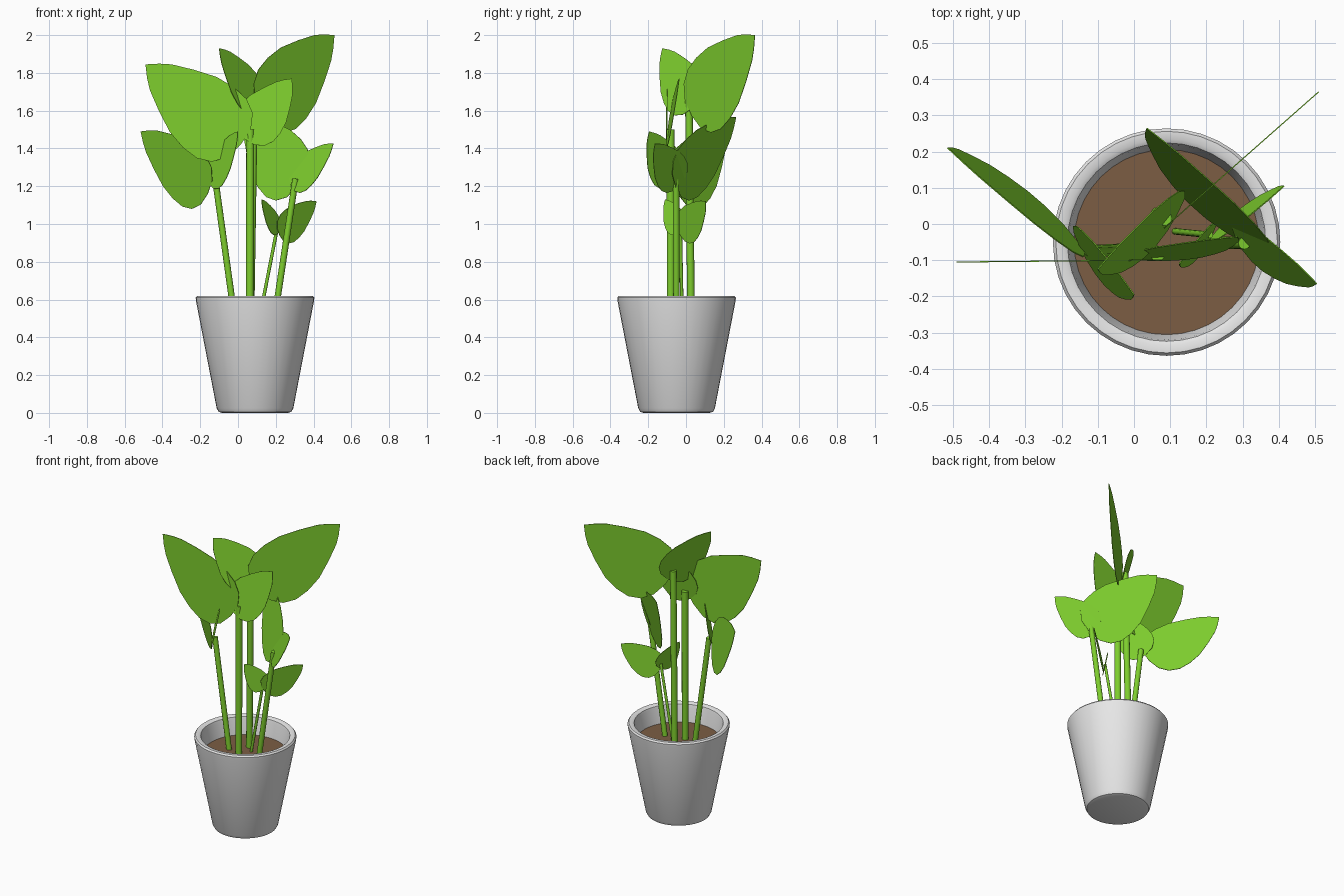
import bpy, bmesh, math
from mathutils import Vector

if "Cube" in bpy.data.objects:
    bpy.data.objects.remove(bpy.data.objects["Cube"])


def material(name, rgb):
    m = bpy.data.materials.new(name)
    m.use_nodes = True
    color = (*rgb, 1)
    m.diffuse_color = color
    m.node_tree.nodes["Principled BSDF"].inputs["Base Color"].default_value = color
    return m


GREEN = material("leaf_green", (0.21, 0.62, 0.027))
WHITE = material("pot_white", (0.8, 0.8, 0.8))
BROWN = material("soil_brown", (0.2, 0.11, 0.057))
POT_CENTRE = Vector((0.09, -0.05, 0))


def finish(bm, name, mat, smooth=False):
    mesh = bpy.data.meshes.new(name)
    bm.to_mesh(mesh)
    bm.free()
    mesh.materials.append(mat)
    obj = bpy.data.objects.new(name, mesh)
    bpy.context.collection.objects.link(obj)
    if smooth:
        bpy.ops.object.select_all(action='DESELECT')
        obj.select_set(True)
        bpy.context.view_layer.objects.active = obj
        bpy.ops.object.shade_smooth_by_angle(angle=math.radians(40))
    return obj


def lathe(name, profile, mat, steps=40):
    bm = bmesh.new()
    verts = [bm.verts.new((r, 0, z)) for r, z in profile]
    edges = [bm.edges.new(pair) for pair in zip(verts, verts[1:])]
    bmesh.ops.spin(bm, geom=verts + edges, cent=(0, 0, 0), axis=(0, 0, 1),
                   angle=math.tau, steps=steps, use_duplicate=False)
    bmesh.ops.remove_doubles(bm, verts=bm.verts, dist=0.0001)
    bmesh.ops.recalc_face_normals(bm, faces=bm.faces)
    obj = finish(bm, name, mat, True)
    obj.location = POT_CENTRE
    return obj


# Tapered pot with a rounded rim and foot, filled with soil
lathe("pot", [(0, 0), (0.175, 0), (0.193, 0.006), (0.203, 0.025),
              (0.313, 0.595), (0.314, 0.61), (0.306, 0.62), (0.285, 0.62),
              (0.274, 0.614), (0.27, 0.6), (0.25, 0.46), (0, 0.46)], WHITE)
lathe("soil", [(0, 0.5), (0.262, 0.5), (0.25, 0.47), (0, 0.47)], BROWN)


def stem(name, bottom, top, radius):
    bottom, top = Vector(bottom), Vector(top)
    axis = top - bottom
    bm = bmesh.new()
    bmesh.ops.create_cone(bm, cap_ends=True, segments=12, radius1=radius,
                          radius2=radius, depth=axis.length)
    obj = finish(bm, name, GREEN, True)
    obj.location = (bottom + top) / 2
    obj.rotation_euler = axis.to_track_quat('Z', 'Y').to_euler()


# Half outline of a leaf: distance from the tip and half width, per unit length
HALF_LEAF = [(0.08, 0.075), (0.16, 0.135), (0.32, 0.215), (0.5, 0.29),
             (0.66, 0.317), (0.8, 0.31), (0.91, 0.255), (0.98, 0.15)]


def leaf(name, tip, base, tilt=0):
    """Flat teardrop blade from base to tip; tilt swings its lower edge sideways."""
    tip, base = Vector(tip), Vector(base)
    back = base - tip
    length = back.length
    back.normalize()
    side = Vector((0, 0, 1)).cross(-back).normalized()
    low = Vector((0, 0, -1)) + side * tilt
    low = (low - back * low.dot(back)).normalized()
    outline = [(0, 0)] + HALF_LEAF + [(1, 0)] + [(u, -v) for u, v in reversed(HALF_LEAF)]
    bm = bmesh.new()
    bm.faces.new([bm.verts.new(tip + (back * u + low * v) * length) for u, v in outline])
    obj = finish(bm, name, GREEN)
    thick = obj.modifiers.new("thickness", 'SOLIDIFY')
    thick.thickness = 0.003
    thick.offset = 0


# Stems rising from the soil
stem("left_stem", (-0.015, -0.07, 0.48), (-0.12, -0.075, 1.235), 0.017)
stem("front_stem", (0.062, -0.08, 0.48), (0.065, -0.082, 1.5), 0.021)
stem("tall_stem", (0.066, 0.027, 0.48), (0.085, 0.015, 1.67), 0.02)
stem("right_stem", (0.19, -0.05, 0.48), (0.305, -0.053, 1.24), 0.017)
stem("small_stem", (0.11, -0.02, 0.48), (0.21, -0.03, 0.99), 0.009)

# One large and one small leaf on each stem
leaf("front_large_leaf", (-0.49, -0.105, 1.845), (0.015, -0.1, 1.42))
leaf("front_small_leaf", (0.285, -0.035, 1.77), (0.035, -0.1, 1.45), -0.15)
leaf("left_large_leaf", (-0.515, 0.21, 1.49), (-0.16, -0.045, 1.16), -0.15)
leaf("left_small_leaf", (0, -0.195, 1.49), (-0.15, -0.06, 1.21), -0.2)
leaf("tall_large_leaf", (0.51, 0.365, 2.0), (0.13, 0.03, 1.575))
leaf("tall_small_leaf", (-0.1, -0.125, 1.93), (0.12, 0.03, 1.61), 0.25)
leaf("right_large_leaf", (0.035, 0.265, 1.565), (0.315, -0.055, 1.195), 0.22)
leaf("right_small_leaf", (0.505, -0.165, 1.425), (0.28, -0.035, 1.205), -0.35)
leaf("low_large_leaf", (0.415, 0.105, 1.12), (0.22, -0.03, 0.94), 0.15)
leaf("low_small_leaf", (0.125, -0.11, 1.13), (0.215, -0.03, 0.955), 0.2)
